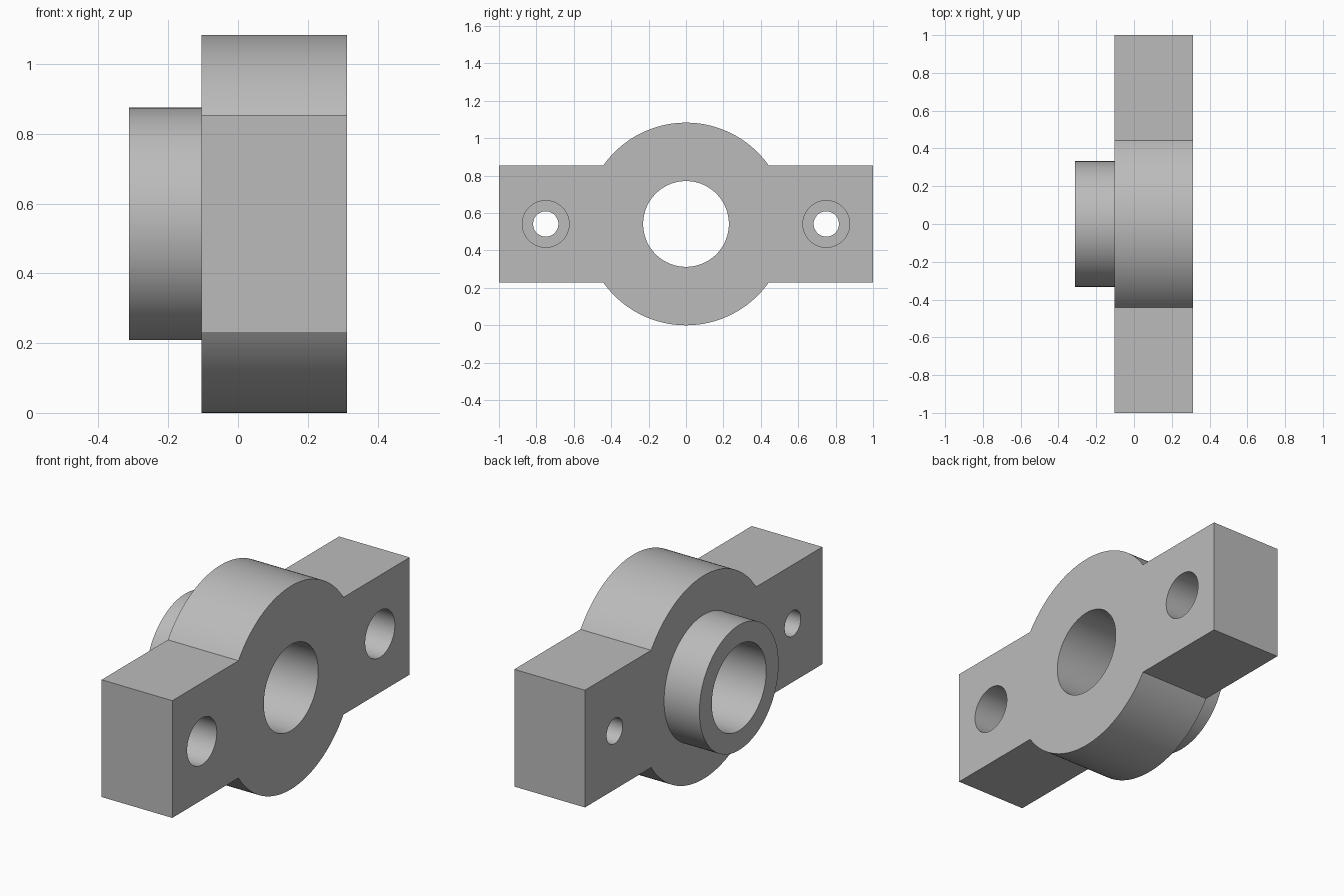
import bpy, bmesh, math
from mathutils import Matrix

if "Cube" in bpy.data.objects:
    bpy.data.objects.remove(bpy.data.objects["Cube"])

U = 1 / 48                      # model unit: overall width is 96 units
ZC = 26 * U                     # height of the bore axis
X0, X1 = -5 * U, 15 * U         # back and front of the flange
XB = -15 * U                    # end of the boss

grey = bpy.data.materials.new("plain grey")
grey.diffuse_color = (0.5, 0.5, 0.5, 1)
grey.use_nodes = True
grey.node_tree.nodes["Principled BSDF"].inputs["Base Color"].default_value = grey.diffuse_color


def add_object(name, bm):
    bmesh.ops.recalc_face_normals(bm, faces=bm.faces)
    mesh = bpy.data.meshes.new(name)
    bm.to_mesh(mesh)
    bm.free()
    mesh.materials.append(grey)
    ob = bpy.data.objects.new(name, mesh)
    bpy.context.collection.objects.link(ob)
    return ob


def cylinder_x(name, r, xa, xb, y=0, n=128):
    bm = bmesh.new()
    m = Matrix.Translation(((xa + xb) / 2, y, ZC)) @ Matrix.Rotation(math.pi / 2, 4, 'Y')
    bmesh.ops.create_cone(bm, cap_ends=True, segments=n, radius1=r, radius2=r,
                          depth=xb - xa, matrix=m)
    return add_object(name, bm)


# Flange: two straight ears merging into a round hub, extruded along x
R, H = 26 * U, 15 * U
a = math.asin(H / R)
N = 64
arc = [a + (math.pi - 2 * a) * i / N for i in range(N + 1)]
top = [(1, H)] + [(R * math.cos(t), R * math.sin(t)) for t in arc] + [(-1, H)]
outline = top + [(-y, -z) for y, z in top]
bm = bmesh.new()
face = bm.faces.new([bm.verts.new((X0, y, ZC + z)) for y, z in outline])
ext = bmesh.ops.extrude_face_region(bm, geom=[face])
bmesh.ops.translate(bm, vec=(X1 - X0, 0, 0),
                    verts=[v for v in ext["geom"] if isinstance(v, bmesh.types.BMVert)])
body = add_object("bearing_flange", bm)


def combine(tool, operation):
    mod = body.modifiers.new(tool.name, 'BOOLEAN')
    mod.operation, mod.solver, mod.object = operation, 'EXACT', tool
    bpy.context.view_layer.objects.active = body
    bpy.ops.object.modifier_apply(modifier=mod.name)
    bpy.data.objects.remove(tool)


# Round boss on the back, then the through bore
combine(cylinder_x("boss", 16 * U, XB, 0), 'UNION')
combine(cylinder_x("bore", 11 * U, XB - 0.1, X1 + 0.1), 'DIFFERENCE')

# Counterbored bolt holes in both ears
for y in (-0.75, 0.75):
    combine(cylinder_x("bolt_hole", 3.25 * U, X0 - 0.1, X1 + 0.1, y, 64), 'DIFFERENCE')
    combine(cylinder_x("counterbore", 6 * U, X1 - 10 * U, X1 + 0.1, y, 64), 'DIFFERENCE')

body.select_set(True)
bpy.context.view_layer.objects.active = body
bpy.ops.object.shade_smooth_by_angle(angle=math.radians(30))
